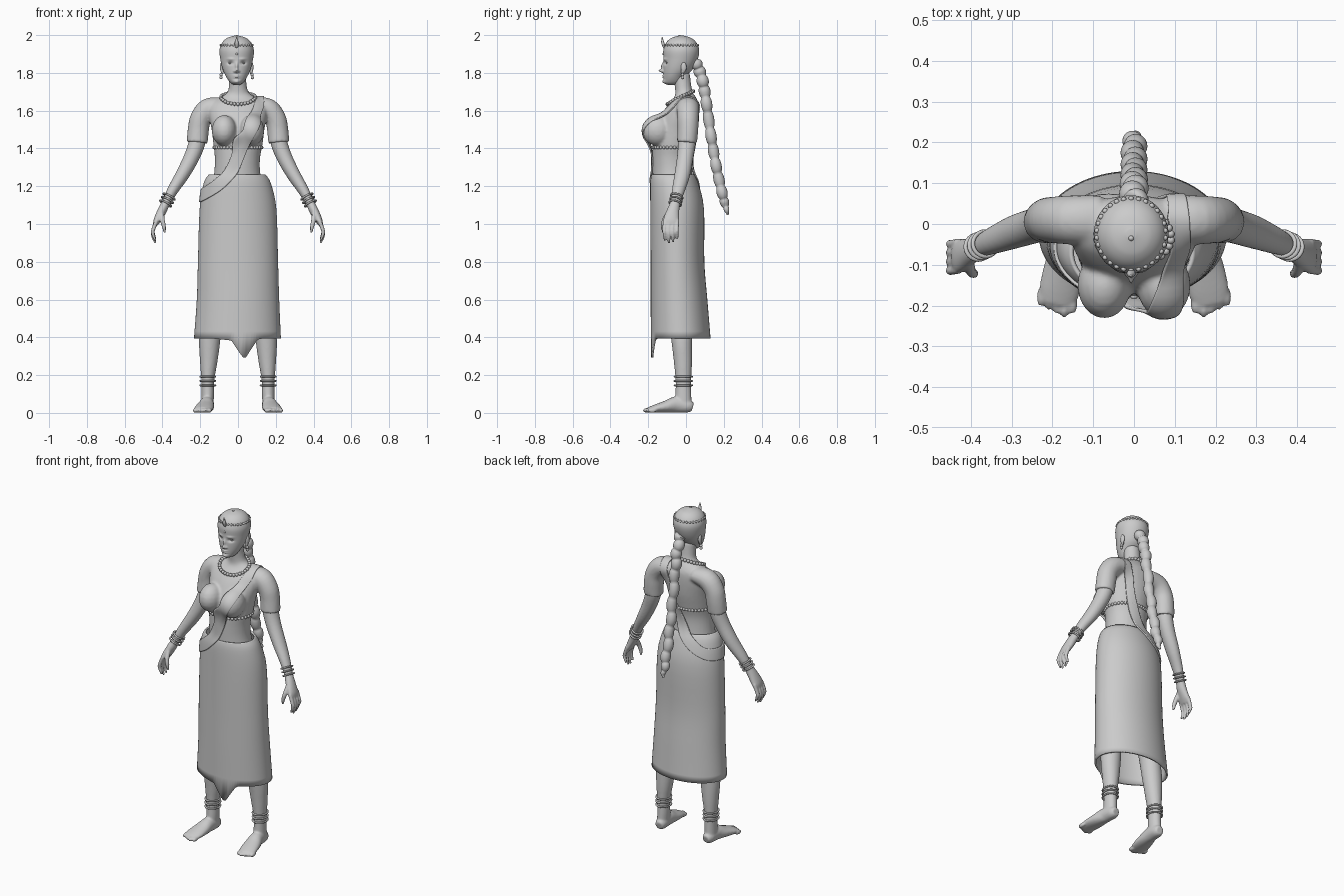
import bpy, bmesh
from math import sin, cos, pi, exp
from mathutils import Vector, Matrix
from mathutils.bvhtree import BVHTree

if "Cube" in bpy.data.objects:
    bpy.data.objects.remove(bpy.data.objects["Cube"])

grey = bpy.data.materials.new("plain_grey")
grey.use_nodes = True
grey.diffuse_color = (0.6, 0.6, 0.6, 1)
grey.node_tree.nodes["Principled BSDF"].inputs["Base Color"].default_value = (0.6, 0.6, 0.6, 1)


def spline(pts, sub):
    """Smooth path through points of any dimension."""
    out = []
    for i in range(len(pts) - 1):
        a, b, c, d = (pts[max(0, min(len(pts) - 1, i + k))] for k in (-1, 0, 1, 2))
        for s in range(sub):
            t = s / sub
            out.append([0.5 * (2 * q + (r - p) * t + (2 * p - 5 * q + 4 * r - w) * t * t
                               + (3 * q - p - 3 * r + w) * t ** 3)
                        for p, q, r, w in zip(a, b, c, d)])
    return out + [list(pts[-1])]


def loft(bm, rows, n=32, sub=4, flat=False, caps=True):
    """Elliptical tube through rows of x, y, z and two radii."""
    rows = spline(rows, sub)
    rings = []
    for i, (x, y, z, ra, rb) in enumerate(rows):
        t = Vector(rows[min(i + 1, len(rows) - 1)][:3]) - Vector(rows[max(i - 1, 0)][:3])
        t = Vector((0, 0, 1)) if flat else t.normalized()
        u = (Vector((1, 0, 0)) - t * t.x).normalized()
        v = t.cross(u)
        rings.append([bm.verts.new(Vector((x, y, z)) + u * ra * cos(2 * pi * k / n)
                                   + v * rb * sin(2 * pi * k / n)) for k in range(n)])
    for p, q in zip(rings, rings[1:]):
        for k in range(n):
            bm.faces.new((p[k], p[k - 1], q[k - 1], q[k]))
    if caps:
        bm.faces.new(rings[0])
        bm.faces.new(rings[-1])
    return rings


def ball(bm, c, r, seg=20):
    r = Vector((r, r, r)) if isinstance(r, float) else Vector(r)
    bmesh.ops.create_uvsphere(bm, u_segments=seg, v_segments=seg // 2, radius=1,
                              matrix=Matrix.Translation(c) @ Matrix.Diagonal(r).to_4x4())


def finish(bm, name, voxel=0, smooth=4, thick=0):
    bmesh.ops.recalc_face_normals(bm, faces=bm.faces[:])
    me = bpy.data.meshes.new(name)
    bm.to_mesh(me)
    bm.free()
    me.materials.append(grey)
    ob = bpy.data.objects.new(name, me)
    bpy.context.collection.objects.link(ob)
    me.shade_smooth()
    if voxel:
        m = ob.modifiers.new("blend", "REMESH")
        m.mode, m.voxel_size, m.use_smooth_shade = "VOXEL", voxel, True
        m = ob.modifiers.new("soften", "SMOOTH")
        m.factor, m.iterations = 0.5, smooth
    if thick:
        m = ob.modifiers.new("cloth", "SOLIDIFY")
        m.thickness = thick
    return ob


def tree(ob):
    return BVHTree.FromObject(ob, bpy.context.evaluated_depsgraph_get())


def snap(p, trees, off):
    co, no = min((t.find_nearest(Vector(p)) for t in trees), key=lambda h: h[3])[:2]
    return co + no * off


def beads(name, points, r):
    bm = bmesh.new()
    for p in points:
        ball(bm, p, r, 10)
    return finish(bm, name)


def circle_on(t, cx, cy, z, n):
    """Points where level rays towards an axis meet a surface."""
    out = []
    for k in range(n):
        d = Vector((sin(2 * pi * k / n), -cos(2 * pi * k / n), 0))
        hit = t.ray_cast(Vector((cx, cy, z)) + d, -d)[0]
        if hit:
            out.append(hit)
    return out


# Torso with bust, neck and short sleeves
bm = bmesh.new()
loft(bm, [(0, -.065, 1.16, .14, .11), (-.004, -.072, 1.27, .122, .105), (-.003, -.073, 1.35, .12, .105),
          (0, -.065, 1.42, .13, .112), (0, -.052, 1.5, .14, .115), (0, -.03, 1.58, .155, .1),
          (0, -.012, 1.635, .15, .08), (0, -.005, 1.67, .095, .058), (0, -.012, 1.705, .052, .045),
          (-.004, -.025, 1.8, .045, .045)], flat=True)
for s in (-1, 1):
    ball(bm, (s * .073, -.15, 1.495), (.066, .082, .082))
    loft(bm, [(s * .08, .01, 1.625, .045, .06), (s * .155, .01, 1.61, .057, .06),
              (s * .197, .01, 1.56, .056, .057), (s * .21, .01, 1.5, .056, .055),
              (s * .216, .005, 1.43, .056, .053)])
torso = finish(bm, "torso_and_blouse", .0075, 5)

# Wrapped skirt with a pointed front hem
bm = bmesh.new()
rings = loft(bm, [(-.005, -.07, 1.262, .15, .113), (-.004, -.062, 1.215, .178, .127),
                  (0, -.047, 1.08, .203, .142), (0, -.045, .8, .212, .142), (0, -.037, .6, .218, .15),
                  (-.003, -.028, .395, .23, .158)], n=96, flat=True, caps=False)
for v in rings[-1]:
    if v.co.y < -.1:
        v.co.z -= .1 * max(0, 1 - abs(v.co.x - .035) / .07) + .015 * max(0, 1 - abs(v.co.x) / .15)
skirt = finish(bm, "skirt", thick=.01)

# Head, with the face pushed and pulled from a smooth form
hx = -.007
bm = bmesh.new()
loft(bm, [(hx, -.07, 1.736, .016, .025), (hx, -.066, 1.75, .036, .048), (hx, -.06, 1.78, .056, .058),
          (hx, -.042, 1.82, .074, .078), (hx, -.029, 1.87, .086, .09), (hx, -.025, 1.92, .091, .095),
          (hx, -.025, 1.96, .077, .08), (hx, -.025, 1.985, .05, .052), (hx, -.025, 1.997, .012, .012)],
     n=128, sub=12, flat=True)
features = [(0, 1.811, .009, .009, .024), (0, 1.835, .007, .018, .012), (0, 1.776, .016, .004, .007),
            (0, 1.785, .016, .004, .007), (0, 1.752, .018, .011, .01), (.034, 1.852, .014, .008, -.012),
            (-.034, 1.852, .014, .008, -.012), (.032, 1.873, .018, .006, .005),
            (-.032, 1.873, .018, .006, .005), (.013, 1.808, .005, .005, .007), (-.013, 1.808, .005, .005, .007)]
for v in bm.verts:
    if v.co.y < -.05:
        v.co.y -= sum(a * exp(-((v.co.x - hx - x) / w) ** 2 - ((v.co.z - z) / h) ** 2)
                      for x, z, w, h, a in features)
head = finish(bm, "head")

# Eyes, ears and earrings
for s, side in ((-1, "right"), (1, "left")):
    bm = bmesh.new()
    ball(bm, (hx + s * .034, -.092, 1.852), (.013, .013, .007))
    finish(bm, side + "_eye")
    bm = bmesh.new()
    ball(bm, (hx + s * .08, -.012, 1.83), (.009, .016, .028))
    ball(bm, (hx + s * .076, -.018, 1.806), (.008, .01, .014))
    finish(bm, side + "_ear", .004, 2)
    beads(side + "_earring", [(hx + s * .082, -.018, 1.79), (hx + s * .083, -.018, 1.775)], .009)

# Braid with swelling plaits
path = spline([(0, .05, 1.86, .03), (0, .085, 1.77, .03), (0, .108, 1.64, .028), (0, .135, 1.45, .027),
               (0, .165, 1.28, .027), (0, .2, 1.13, .025), (0, .222, 1.05, .006)], 20)
rows = []
for i, (x, y, z, r) in enumerate(path):
    plait = abs(sin(pi * i / 9))
    r *= .78 + .3 * plait ** .7
    rows.append((.004 * sin(pi * i / 9), y, z, r, r))
bm = bmesh.new()
loft(bm, rows, n=20, sub=1)
finish(bm, "braid")

# Bangles on wrists and ankles
def bangle(name, loc, axis, r, depth):
    bpy.ops.mesh.primitive_torus_add(major_segments=32, minor_segments=8, major_radius=r, minor_radius=.005,
                                     location=loc, rotation=Vector(axis).to_track_quat("Z", "Y").to_euler())
    ob = bpy.context.object
    ob.name = name
    ob.scale.y = depth
    ob.data.materials.append(grey)
    ob.data.shade_smooth()


# Arms, hands, legs and feet
for s, side in ((-1, "right"), (1, "left")):
    bm = bmesh.new()
    loft(bm, [(s * .2, .01, 1.52, .042, .045), (s * .217, .005, 1.43, .044, .046),
              (s * .247, -.005, 1.35, .041, .043), (s * .295, -.02, 1.26, .036, .041),
              (s * .345, -.04, 1.18, .029, .034), (s * .38, -.056, 1.115, .023, .027),
              (s * .402, -.068, 1.07, .024, .033), (s * .428, -.078, 1.02, .019, .042),
              (s * .438, -.08, .995, .012, .038)])
    for k in range(4):
        y, drop = -.112 + .022 * k, (.012, 0, .004, .02)[k]
        loft(bm, [(s * .43, y, 1.02, .011, .011), (s * .449, y - .003, .97, .0105, .0105),
                  (s * .45, y - .002, .935 + drop, .0095, .0095),
                  (s * .437, y, .9 + drop, .006, .006)], n=12)
    loft(bm, [(s * .405, -.09, 1.065, .013, .013), (s * .4, -.115, 1.02, .013, .013),
              (s * .392, -.122, .985, .011, .011), (s * .388, -.12, .955, .006, .006)], n=12)
    finish(bm, side + "_arm", .005, 3)
    for k in range(3):
        bangle(f"{side}_bracelet_{k + 1}", (s * (.365 + .009 * k), -.049 - .004 * k, 1.145 - .018 * k),
               (s * .45, -.2, -.87), .031, 1.1)
        bangle(f"{side}_anklet_{k + 1}", (s * .16, -.014, .146 + .023 * k), (0, 0, 1), .04, 1.15)

    bm = bmesh.new()
    loft(bm, [(s * .1, -.045, 1.1, .09, .095), (s * .12, -.04, .8, .08, .09), (s * .138, -.03, .52, .058, .064),
              (s * .15, -.022, .38, .056, .055), (s * .155, -.016, .27, .046, .048),
              (s * .16, -.014, .17, .034, .041), (s * .16, -.014, .1, .033, .042),
              (s * .162, -.015, .035, .032, .045)], flat=True)
    loft(bm, [(s * .158, .035, .03, .022, .024), (s * .16, .01, .036, .033, .035),
              (s * .164, -.05, .044, .037, .043), (s * .173, -.105, .033, .047, .032),
              (s * .182, -.16, .023, .05, .022), (s * .188, -.195, .016, .043, .015)])
    for k in range(5):
        ball(bm, (s * (.152 + .019 * k), -.206 + .009 * abs(k - 1), .013),
             (.014 if k == 0 else .0105, .024, .013))
    finish(bm, side + "_leg_and_foot", .006, 3)

# Sash from the left shoulder to the right hip and back up
cloth_trees = [tree(torso), tree(skirt)]
outer = [(.14, .02, 1.68), (.14, -.06, 1.62), (.125, -.2, 1.53), (.09, -.23, 1.45), (.03, -.22, 1.31),
         (-.07, -.2, 1.19), (-.17, -.15, 1.13), (-.22, -.06, 1.11), (-.17, .06, 1.13), (-.05, .1, 1.2),
         (.06, .06, 1.32), (.11, .06, 1.46), (.125, .08, 1.6), (.14, .02, 1.68)]
inner = [(.085, .02, 1.7), (.08, -.07, 1.63), (.035, -.2, 1.54), (-.01, -.23, 1.46), (-.07, -.2, 1.32),
         (-.14, -.17, 1.24), (-.19, -.12, 1.205), (-.21, -.05, 1.195), (-.16, .05, 1.21), (-.07, .06, 1.28),
         (0, .06, 1.38), (.045, .07, 1.48), (.07, .09, 1.6), (.085, .02, 1.7)]
bm = bmesh.new()
grid = []
for a, b in zip(spline(outer, 8)[:-1], spline(inner, 8)[:-1]):
    grid.append([bm.verts.new(snap(Vector(a).lerp(Vector(b), k / 8), cloth_trees, .008)) for k in range(9)])
for i in range(len(grid)):
    for k in range(8):
        bm.faces.new((grid[i - 1][k], grid[i - 1][k + 1], grid[i][k + 1], grid[i][k]))
for _ in range(6):
    bmesh.ops.smooth_vert(bm, verts=bm.verts[:], factor=.4, use_axis_x=True, use_axis_y=True, use_axis_z=True)
finish(bm, "sash", thick=.008)

# Bead jewellery
head_tree = tree(head)
beads("headband_beads", circle_on(head_tree, hx, -.025, 1.947, 30), .007)
beads("blouse_hem_beads", [p for p in circle_on(cloth_trees[0], 0, -.06, 1.405, 40) if abs(p.x) < .145], .009)
beads("necklace_beads", [snap((.088 * sin(a), -.03 - .065 * cos(a), 1.667 - .035 * cos(a)), cloth_trees[:1], .005)
                         for a in (2 * pi * k / 30 for k in range(30))], .01)
beads("crown_and_brow_beads", [(hx, -.035, 1.995), (hx, -.118, 1.9)], .007)
bm = bmesh.new()
loft(bm, [(hx, -.115, 1.935, .008, .006), (hx, -.122, 1.955, .011, .008), (hx, -.125, 1.972, .007, .006),
          (hx, -.126, 1.99, .002, .002)], n=12)
finish(bm, "headband_pendant")
